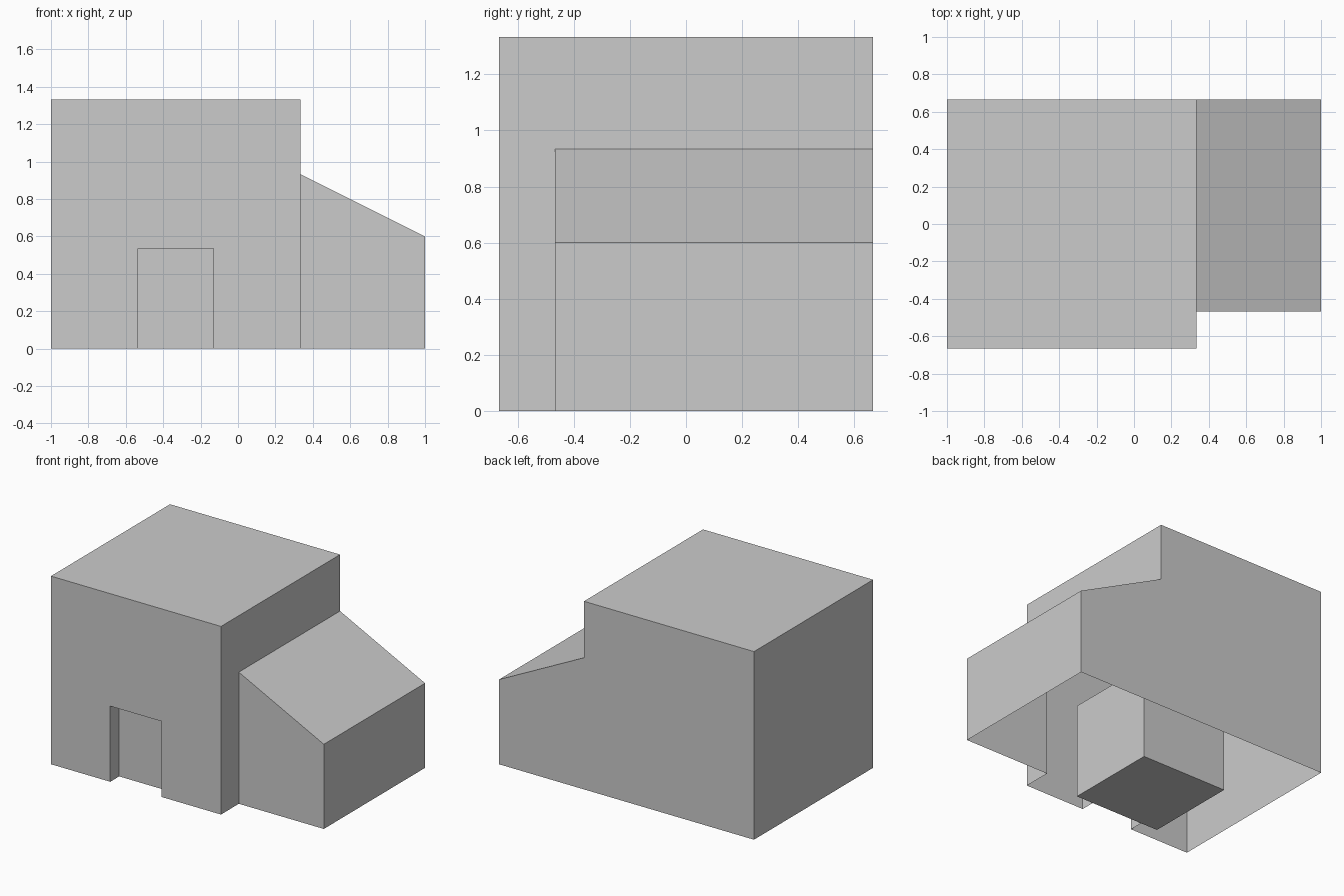
import bpy, bmesh, math

if "Cube" in bpy.data.objects:
    bpy.data.objects.remove(bpy.data.objects["Cube"])

T = 1 / 3
FRONT, BACK, ANNEX_FRONT = -2 * T, 2 * T, -0.467
TOP, EAVE_HIGH, EAVE_LOW = 4 * T, 0.933, 0.6
DOOR_BACK = FRONT + 0.1


def sweep(bm, profile, y0, y1):
    """Carry an open x-z outline along y, leaving the underside open."""
    rows = [[bm.verts.new((x, y, z)) for x, z in profile] for y in (y0, y1)]
    for i in range(len(profile) - 1):
        bm.faces.new((rows[0][i], rows[0][i + 1], rows[1][i + 1], rows[1][i]))


def panel(bm, outline, y):
    """Flat wall in the x-z plane."""
    bm.faces.new([bm.verts.new((x, y, z)) for x, z in outline])


def finish(bm, name):
    bmesh.ops.remove_doubles(bm, verts=bm.verts, dist=1e-4)
    bmesh.ops.dissolve_limit(bm, angle_limit=math.radians(1),
                             verts=bm.verts, edges=bm.edges)
    bmesh.ops.recalc_face_normals(bm, faces=bm.faces)
    mesh = bpy.data.meshes.new(name)
    bm.to_mesh(mesh)
    bm.free()
    obj = bpy.data.objects.new(name, mesh)
    bpy.context.collection.objects.link(obj)
    return obj


# House shell: tall block and lean-to annex share one hollow, floorless skin
block = [(-1, 0), (-1, TOP), (T, TOP), (T, EAVE_HIGH)]
annex = [(T, EAVE_HIGH), (1, EAVE_LOW), (1, 0)]
door = [(-0.535, 0), (-0.535, 0.536), (-0.132, 0.536), (-0.132, 0)]

bm = bmesh.new()
sweep(bm, block + annex[1:], ANNEX_FRONT, BACK)
sweep(bm, block + [(T, 0)], FRONT, ANNEX_FRONT)
panel(bm, block + annex[1:], BACK)
panel(bm, annex + [(T, 0)], ANNEX_FRONT)

# Front wall with doorway notch, and the reveal running inwards
panel(bm, block[:3] + [(T, EAVE_HIGH), (T, 0)] + door[::-1], FRONT)
sweep(bm, door, FRONT, DOOR_BACK)
finish(bm, "house_shell")

# Solid block inside, its front closing the doorway
bm = bmesh.new()
bmesh.ops.create_cube(bm, size=2 * T)
core = finish(bm, "inner_block")
core.location = (-T, DOOR_BACK + T, T)
